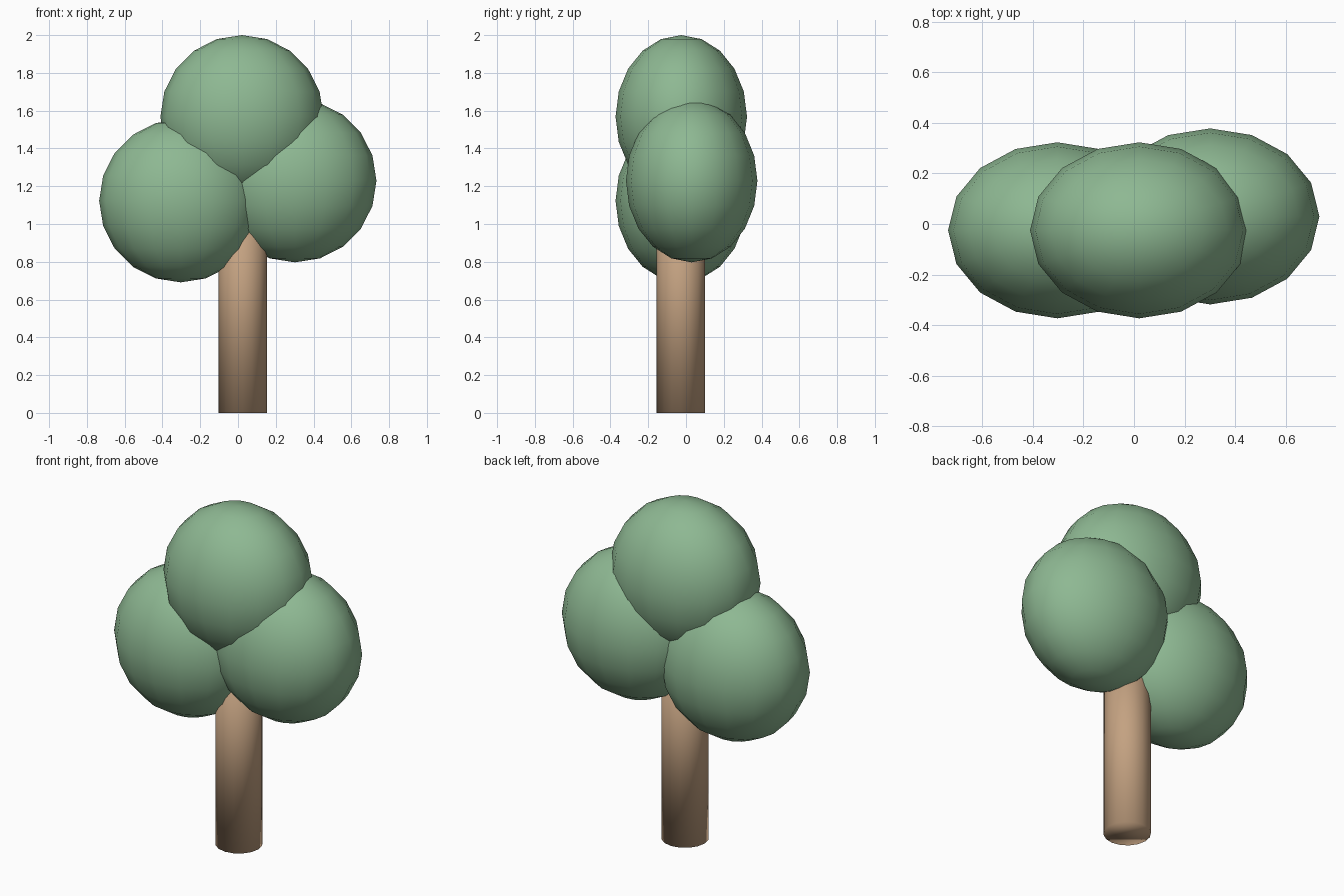
import bpy

if "Cube" in bpy.data.objects:
    bpy.data.objects.remove(bpy.data.objects["Cube"])


def material(name, color):
    mat = bpy.data.materials.new(name)
    mat.diffuse_color = color
    mat.use_nodes = True
    mat.node_tree.nodes["Principled BSDF"].inputs["Base Color"].default_value = mat.diffuse_color
    return mat


leaf_green = material("leaf_green", (0.27, 0.48, 0.29, 1))
bark_brown = material("bark_brown", (0.55, 0.36, 0.22, 1))


def finish(name, mat):
    obj = bpy.context.object
    obj.name = name
    obj.data.materials.append(mat)
    bpy.ops.object.shade_smooth()
    return obj


# Trunk: straight cylinder running up into the foliage
TRUNK_TOP = 1.2
bpy.ops.mesh.primitive_cylinder_add(
    vertices=16, radius=0.128, depth=TRUNK_TOP,
    location=(0.025, -0.027, TRUNK_TOP / 2))
finish("trunk", bark_brown)

# Foliage: three equal balls, flattened front to back
for name, center in (
    ("foliage_left", (-0.303, -0.025, 1.123)),
    ("foliage_right", (0.301, 0.03, 1.229)),
    ("foliage_top", (0.021, -0.025, 1.568)),
):
    bpy.ops.mesh.primitive_uv_sphere_add(
        segments=16, ring_count=10, radius=1, location=center)
    ball = finish(name, leaf_green)
    ball.scale = (0.432, 0.348, 0.432)
